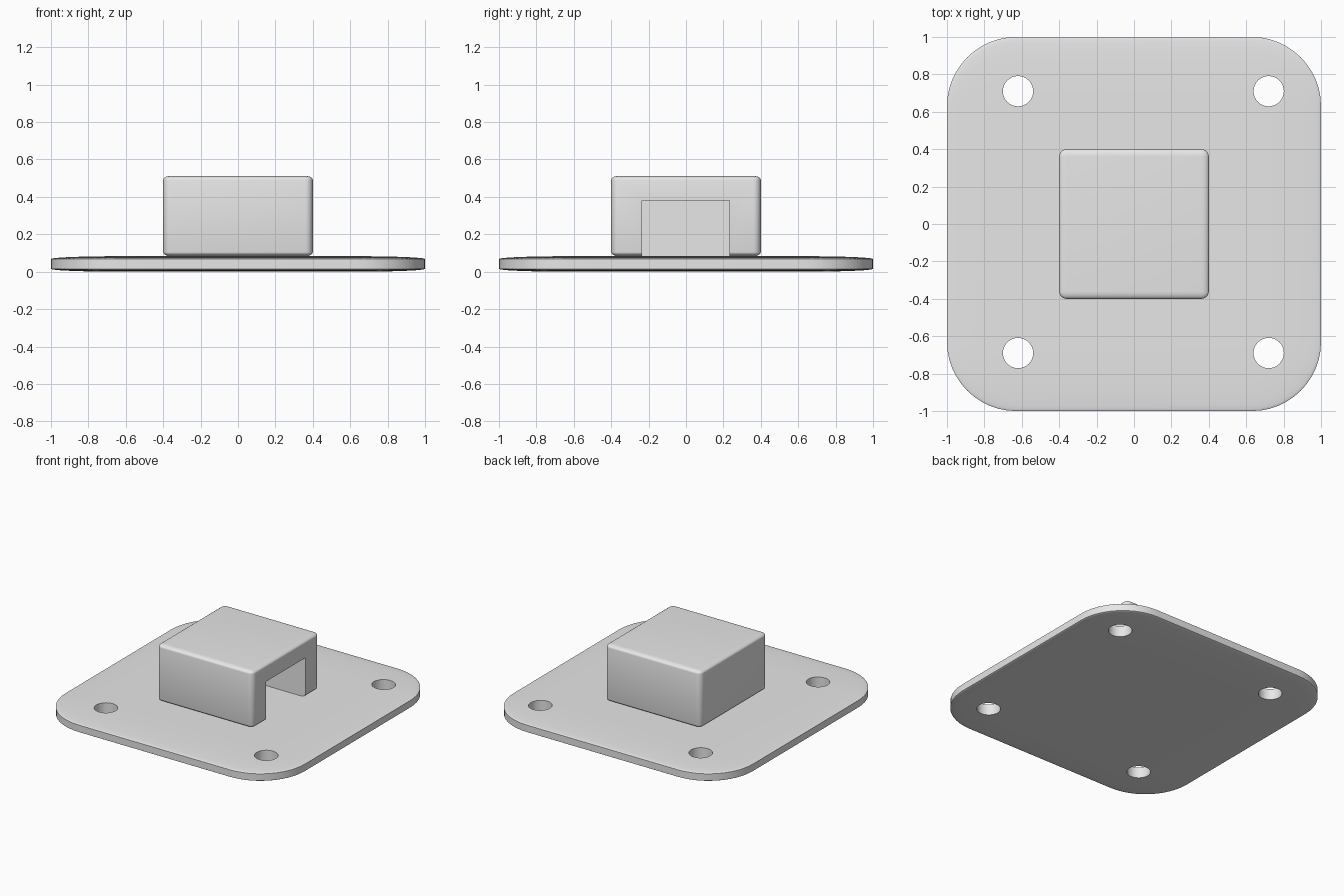
import bpy, bmesh
from mathutils import Matrix

if "Cube" in bpy.data.objects:
    bpy.data.objects.remove(bpy.data.objects["Cube"])

grey = bpy.data.materials.new("light_grey")
grey.diffuse_color = (0.8, 0.8, 0.8, 1)
grey.use_nodes = True
grey.node_tree.nodes["Principled BSDF"].inputs["Base Color"].default_value = grey.diffuse_color


def finish(bm, name):
    me = bpy.data.meshes.new(name)
    bm.to_mesh(me)
    bm.free()
    ob = bpy.data.objects.new(name, me)
    bpy.context.collection.objects.link(ob)
    me.materials.append(grey)
    return ob


def rounded_box(name, half, z0, z1, radius, segments):
    """Cube with rounded edges, then flattened to the height z0..z1."""
    bm = bmesh.new()
    bmesh.ops.create_cube(bm, size=2 * half)
    bmesh.ops.bevel(bm, geom=bm.edges[:], offset=radius, segments=segments,
                    profile=0.5, affect='EDGES')
    for v in bm.verts:
        v.co.z = (z0 + z1) / 2 + v.co.z * (z1 - z0) / (2 * half)
    return finish(bm, name)


def cut(ob, cutter):
    """Subtract the cutter, then smooth while keeping sharp edges."""
    cutter.hide_render = True
    cutter.hide_set(True)
    mod = ob.modifiers.new("cut", 'BOOLEAN')
    mod.operation = 'DIFFERENCE'
    mod.solver = 'EXACT'
    mod.object = cutter
    bpy.ops.object.select_all(action='DESELECT')
    bpy.context.view_layer.objects.active = ob
    ob.select_set(True)
    bpy.ops.object.modifier_apply(modifier=mod.name)
    bpy.data.objects.remove(cutter)
    bpy.ops.object.shade_smooth_by_angle(angle=0.52)


# Base plate with four screw holes
plate = rounded_box("base_plate", 1.0, 0.0, 0.083, 0.37, 12)
bm = bmesh.new()
for x in (-0.62, 0.72):
    for y in (-0.69, 0.71):
        bmesh.ops.create_cone(bm, cap_ends=True, segments=32, radius1=0.081,
                              radius2=0.081, depth=0.6,
                              matrix=Matrix.Translation((x, y, 0)))
cut(plate, finish(bm, "hole_cutter"))

# Housing block with a pocket open on the right side
block = rounded_box("housing", 0.4, 0.083, 0.512, 0.04, 6)
bm = bmesh.new()
bmesh.ops.create_cube(bm, size=1)
for v in bm.verts:
    v.co.x = 0.6 if v.co.x > 0 else -0.235
    v.co.y = 0.232 if v.co.y > 0 else -0.235
    v.co.z = 0.38 if v.co.z > 0 else 0.0
cut(block, finish(bm, "pocket_cutter"))
